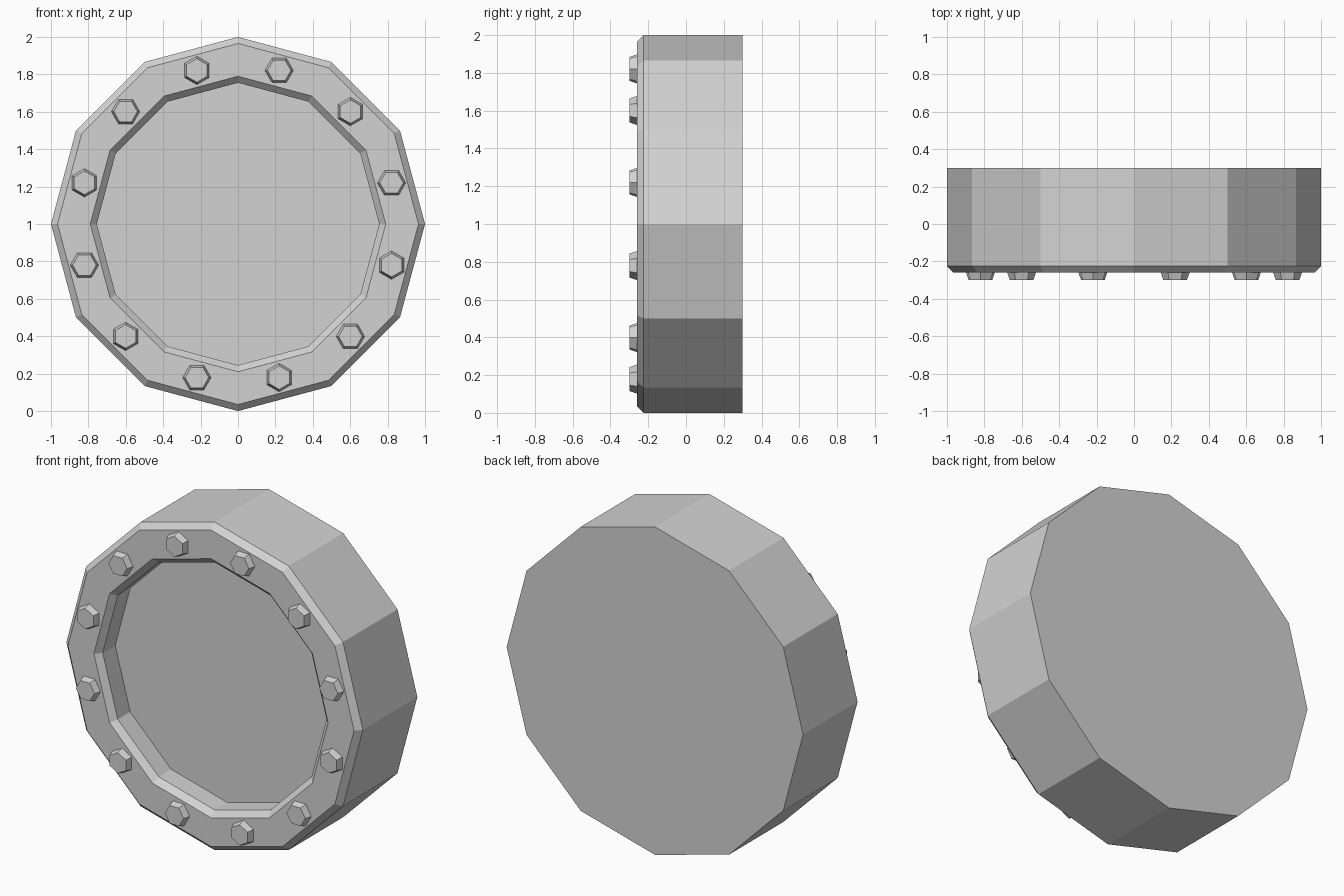
import bpy
import bmesh
from math import cos, sin, radians, tau

cube = bpy.data.objects.get("Cube")
if cube:
    bpy.data.objects.remove(cube, do_unlink=True)

CENTRE_Z = 1.0
SIDES = 12

grey = bpy.data.materials.new("light_grey_metal")
grey.use_nodes = True
colour = (0.65, 0.65, 0.65, 1)
grey.diffuse_color = colour
grey.node_tree.nodes["Principled BSDF"].inputs["Base Color"].default_value = colour


def lathe(name, profile, sides, centre=(0, 0), turn=0.0):
    """Capped faceted solid around the y axis from (radius, y) points."""
    bm = bmesh.new()
    rings = []
    for radius, y in profile:
        angles = [turn + tau * i / sides for i in range(sides)]
        rings.append([bm.verts.new((centre[0] + radius * cos(a), y,
                                    CENTRE_Z + centre[1] + radius * sin(a)))
                      for a in angles])
    for a, b in zip(rings, rings[1:]):
        for i in range(sides):
            j = (i + 1) % sides
            bm.faces.new((a[i], a[j], b[j], b[i]))
    bm.faces.new(rings[0])
    bm.faces.new(rings[-1])
    bmesh.ops.recalc_face_normals(bm, faces=bm.faces)
    mesh = bpy.data.meshes.new(name)
    bm.to_mesh(mesh)
    bm.free()
    mesh.materials.append(grey)
    obj = bpy.data.objects.new(name, mesh)
    bpy.context.collection.objects.link(obj)
    return obj


# Drum with chamfered front rim and a shallow recess
lathe("drum_body", [(1.0, 0.30), (1.0, -0.225), (0.965, -0.26),
                    (0.79, -0.26), (0.755, -0.225), (0.755, -0.105)], SIDES)

# Ring of tapered hexagonal bolts, one at the middle of each rim side
for k in range(SIDES):
    angle = radians(15 + 30 * k)
    lathe(f"rim_bolt_{k + 1}", [(0.076, -0.255), (0.076, -0.262), (0.063, -0.30)], 6,
          (0.85 * cos(angle), 0.85 * sin(angle)), radians(30 * k))
